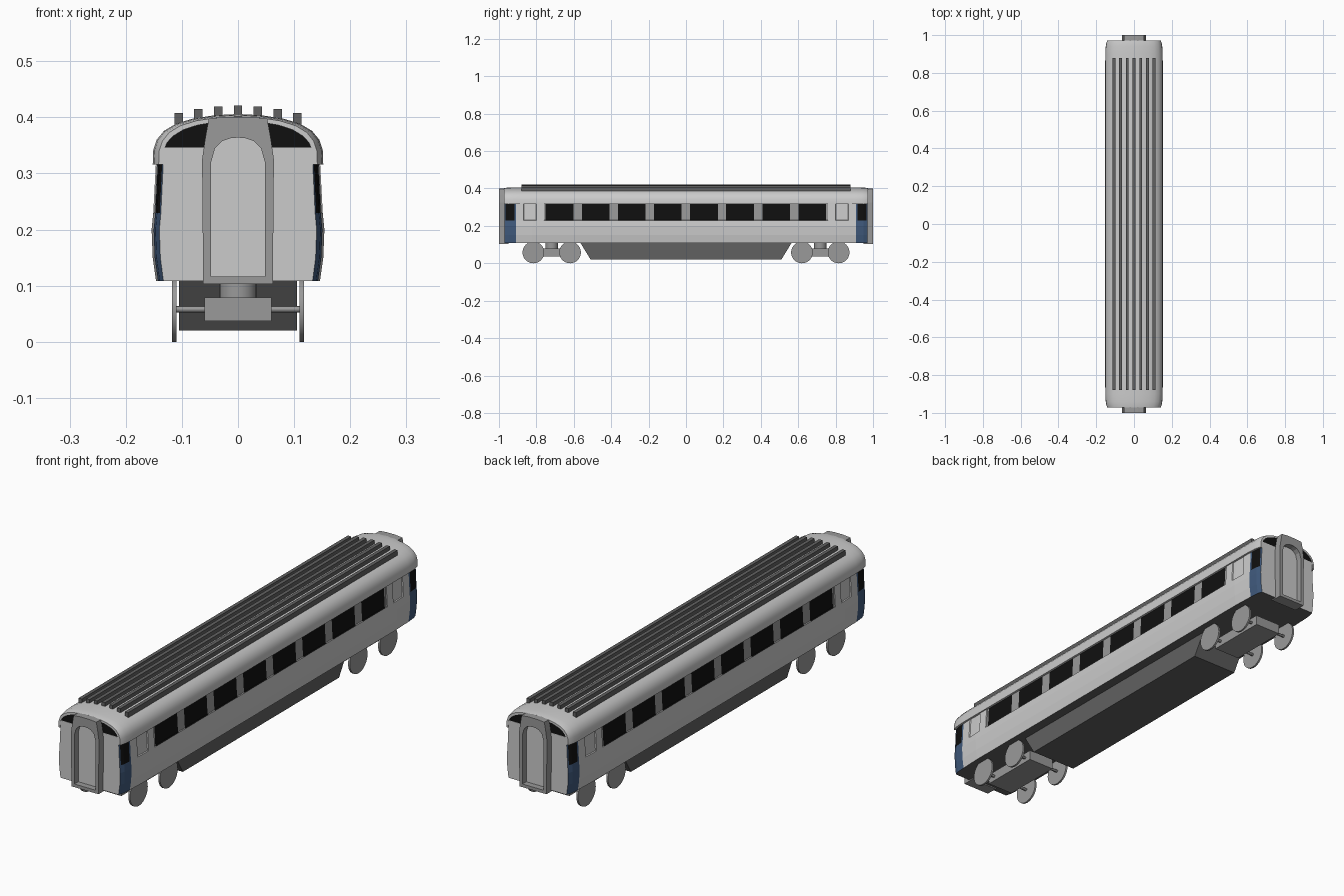
import bpy, bmesh, math
from mathutils import Matrix

if "Cube" in bpy.data.objects:
    bpy.data.objects.remove(bpy.data.objects["Cube"])


def mat(name, c):
    m = bpy.data.materials.new(name)
    m.diffuse_color = (*c, 1)
    m.use_nodes = True
    m.node_tree.nodes["Principled BSDF"].inputs["Base Color"].default_value = m.diffuse_color
    return m


LIGHT = mat("light_grey", (0.68, 0.68, 0.68))
DARK = mat("dark_grey", (0.12, 0.12, 0.12))
MID = mat("mid_grey", (0.32, 0.32, 0.32))
BLACK = mat("black_glass", (0.005, 0.005, 0.005))
BLUE = mat("door_blue", (0.05, 0.1, 0.2))


def finish(name, bm, mats, smooth=False):
    bmesh.ops.recalc_face_normals(bm, faces=bm.faces)
    me = bpy.data.meshes.new(name)
    bm.to_mesh(me)
    bm.free()
    ob = bpy.data.objects.new(name, me)
    bpy.context.collection.objects.link(ob)
    for m in mats:
        me.materials.append(m)
    if smooth:
        bpy.ops.object.select_all(action='DESELECT')
        ob.select_set(True)
        bpy.context.view_layer.objects.active = ob
        bpy.ops.object.shade_smooth_by_angle(angle=math.radians(30))
    return ob


def mirrored(half):
    # right half from one end to the other, closed on the left
    return half + [(-x, z) for x, z in reversed(half) if abs(x) > 1e-6]


def loft(bm, profile, sections, base=0.0):
    # sections: (y, x scale, z scale above base)
    rings = [[bm.verts.new((x * sx, y, base + (z - base) * sz)) for x, z in profile]
             for y, sx, sz in sections]
    n = len(profile)
    for a, b in zip(rings, rings[1:]):
        for i in range(n):
            bm.faces.new((a[i], a[(i + 1) % n], b[(i + 1) % n], b[i]))
    bm.faces.new(rings[0])
    bm.faces.new(rings[-1])
    return rings


def box(name, x, y, z, material):
    bm = bmesh.new()
    p = [(x[0], z[0]), (x[1], z[0]), (x[1], z[1]), (x[0], z[1])]
    loft(bm, p, [(y[0], 1, 1), (y[1], 1, 1)])
    return finish(name, bm, [material])


def disc(name, r, x0, x1, y, z, material, n=32):
    bm = bmesh.new()
    M = Matrix.Translation(((x0 + x1) / 2, y, z)) @ Matrix.Rotation(math.pi / 2, 4, 'Y')
    bmesh.ops.create_cone(bm, cap_ends=True, segments=n, radius1=r, radius2=r,
                          depth=x1 - x0, matrix=M)
    return finish(name, bm, [material], True)


# Body shell: window and door breaks along the length, tapered ends
def taper(y):
    keys = [(0, 1), (0.82, 1), (0.915, 0.975), (0.95, 0.955), (0.97, 0.91)]
    y = abs(y)
    for (a, fa), (b, fb) in zip(keys, keys[1:]):
        if y <= b + 1e-6:
            return fa + (fb - fa) * (y - a) / (b - a)
    return keys[-1][1]


windows = [(-0.676 + 0.193 * i - 0.074, -0.676 + 0.193 * i + 0.074) for i in range(8)]
breaks = [y for w in windows for y in w]
for s in (-1, 1):
    breaks += [s * v for v in (0.76, 0.80, 0.82, 0.868, 0.91, 0.918, 0.95, 0.964, 0.97)]
side = [(0.146, 0.108), (0.152, 0.15), (0.154, 0.20), (0.151, 0.23), (0.146, 0.325), (0.145, 0.346)]
bm = bmesh.new()
loft(bm, mirrored(side), [(y, taper(y), 1) for y in sorted(breaks)])
bmesh.ops.recalc_face_normals(bm, faces=bm.faces)
band, ports = [], []
for f in bm.faces:
    c = f.calc_center_median()
    if abs(f.normal.x) < 0.3 or abs(c.x) < 0.05:
        if f.normal.z < -0.9:
            f.material_index = 1
        continue
    glass_row = 0.26 < c.z < 0.30
    if abs(c.y) > 0.91 and c.z < 0.33:
        f.material_index = 4 if glass_row and 0.918 < abs(c.y) < 0.964 else 3
    elif glass_row and abs(c.y) < 0.76:
        inside = any(a < c.y < b for a, b in windows)
        f.material_index = 4 if inside else 2
        band.append(f)
    elif glass_row and 0.80 < abs(c.y) < 0.868:
        ports.append(f)
for group in (band, ports):
    bmesh.ops.inset_region(bm, faces=group, thickness=0.002, depth=-0.004, use_even_offset=True)
finish("carriage_body", bm, [LIGHT, DARK, MID, BLUE, BLACK])

# Roof shell with rounded corners
outer = [(0.152, 0.316), (0.151, 0.342), (0.145, 0.360), (0.132, 0.376), (0.110, 0.389),
         (0.08, 0.398), (0.04, 0.404), (0, 0.406)]
inner = [(0.143, 0.316), (0.142, 0.342), (0.136, 0.357), (0.125, 0.369), (0.105, 0.381),
         (0.077, 0.390), (0.04, 0.396), (0, 0.398)]
shell = mirrored(outer) + list(reversed(mirrored(inner)))
ends = [(0.90, 1, 1), (0.94, 0.985, 0.99), (0.96, 0.96, 0.975), (0.972, 0.93, 0.95)]
bm = bmesh.new()
loft(bm, shell, [(-y, a, b) for y, a, b in reversed(ends)] + ends, 0.316)
finish("roof_shell", bm, [LIGHT], True)

# Dark upper end panels below the roof arch
for s, tag in ((-1, "front"), (1, "rear")):
    bm = bmesh.new()
    loft(bm, mirrored([(0.142, 0.345)] + inner[2:]),
         [(s * 0.94, 0.94, 0.97), (s * 0.969, 0.935, 0.96)], 0.316)
    finish(tag + "_upper_panel", bm, [BLACK])

# Roof ribs
for i, top in zip(range(-3, 4), (0.408, 0.415, 0.419, 0.421, 0.419, 0.415, 0.408)):
    x = i * 0.0353
    box("roof_rib", (x - 0.0075, x + 0.0075), (-0.88, 0.88), (top - 0.027, top), DARK)

# Gangway frames with arched openings and end doors
g_out = mirrored([(0.062, 0.103), (0.064, 0.325), (0.058, 0.365), (0.052, 0.398), (0.02, 0.401), (0, 0.401)])
g_in = mirrored([(0.048, 0.116), (0.048, 0.320), (0.041, 0.345), (0.028, 0.358), (0.013, 0.363), (0, 0.364)])
for s, tag in ((-1, "front"), (1, "rear")):
    bm = bmesh.new()
    loops = [[bm.verts.new((x, s * y, z)) for x, z in p]
             for p, y in ((g_out, 0.95), (g_out, 1.0), (g_in, 1.0), (g_in, 0.95))]
    n = len(g_out)
    for k in range(4):
        a, b = loops[k], loops[(k + 1) % 4]
        for i in range(n):
            bm.faces.new((a[i], a[(i + 1) % n], b[(i + 1) % n], b[i]))
    finish(tag + "_gangway_frame", bm, [MID])
    bm = bmesh.new()
    loft(bm, g_in, [(s * 0.96, 1, 1), (s * 0.975, 1, 1)])
    finish(tag + "_end_door", bm, [LIGHT])

# Underfloor equipment skirt with sloped ends
bm = bmesh.new()
rows = [[bm.verts.new((x, y, z)) for y, z in
         ((-0.51, 0.02), (0.51, 0.02), (0.565, 0.11), (-0.565, 0.11))] for x in (-0.105, 0.105)]
for i in range(4):
    j = (i + 1) % 4
    bm.faces.new((rows[0][i], rows[0][j], rows[1][j], rows[1][i]))
bm.faces.new(rows[0])
bm.faces.new(rows[1])
finish("underfloor_skirt", bm, [DARK])

# Bogies: frame, pivot, axles and wheels
for s in (-1, 1):
    yc = s * 0.718
    box("bogie_frame", (-0.06, 0.06), (yc - 0.13, yc + 0.13), (0.037, 0.079), MID)
    bm = bmesh.new()
    bmesh.ops.create_cone(bm, cap_ends=True, segments=24, radius1=0.033, radius2=0.033,
                          depth=0.036, matrix=Matrix.Translation((0, yc, 0.094)))
    finish("bogie_pivot", bm, [MID], True)
    for d in (-0.098, 0.098):
        disc("axle", 0.006, -0.112, 0.112, yc + d, 0.058, MID, 12)
        for x in (-0.114, 0.114):
            disc("wheel", 0.058, x - 0.004, x + 0.004, yc + d, 0.058, MID)
